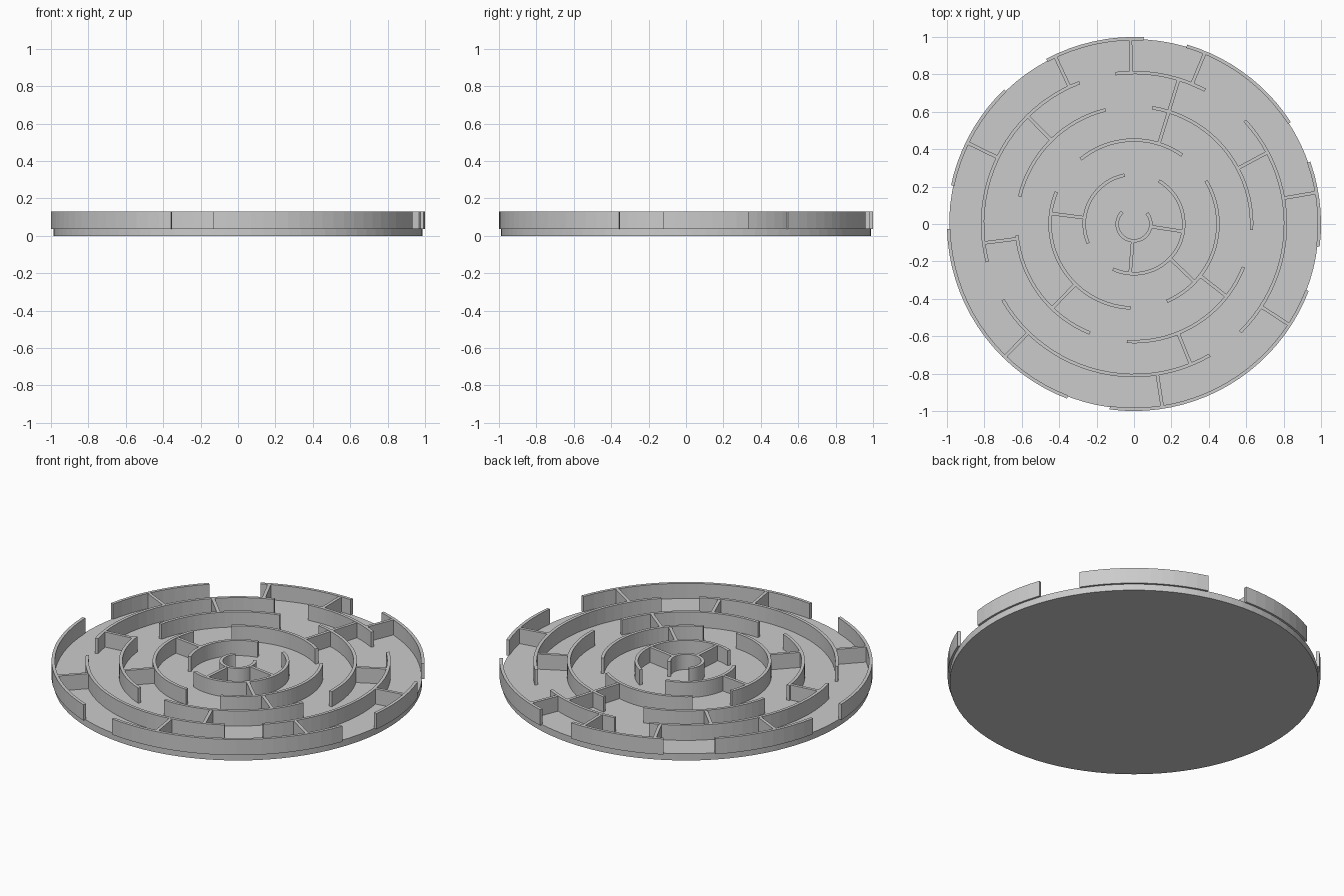
import bpy
import bmesh
from math import radians, cos, sin, ceil
from mathutils import Matrix

cube = bpy.data.objects.get("Cube")
if cube:
    bpy.data.objects.remove(cube, do_unlink=True)

FLOOR, TOP = 0.04, 0.13
HALF = 0.009  # half wall thickness
RADII = [0.09, 0.266, 0.449, 0.629, 0.81, 0.991]

grey = bpy.data.materials.new("light grey")
grey.use_nodes = True
colour = (0.6, 0.6, 0.6, 1)
grey.diffuse_color = colour
grey.node_tree.nodes["Principled BSDF"].inputs["Base Color"].default_value = colour


def finish(name, bm):
    bmesh.ops.recalc_face_normals(bm, faces=bm.faces)
    mesh = bpy.data.meshes.new(name)
    bm.to_mesh(mesh)
    bm.free()
    mesh.materials.append(grey)
    obj = bpy.data.objects.new(name, mesh)
    bpy.context.collection.objects.link(obj)
    return obj


def add_arc(bm, radius, start, end):
    """Sweep a rectangular wall section around the centre."""
    steps = max(4, ceil((end - start) / 4))
    section = [(radius - HALF, FLOOR - 0.003), (radius + HALF, FLOOR - 0.003),
               (radius + HALF, TOP), (radius - HALF, TOP)]
    loops = []
    for i in range(steps + 1):
        a = radians(start + (end - start) * i / steps)
        loops.append([bm.verts.new((r * cos(a), r * sin(a), z)) for r, z in section])
    for p, q in zip(loops, loops[1:]):
        for k in range(4):
            n = (k + 1) % 4
            bm.faces.new((p[k], p[n], q[n], q[k]))
    bm.faces.new(loops[0])
    bm.faces.new(loops[-1])


def add_spoke(bm, inner, outer, angle):
    """Straight radial wall between two rings."""
    r0, r1 = RADII[inner], RADII[outer]
    matrix = (Matrix.Rotation(radians(angle), 4, 'Z')
              @ Matrix.Translation(((r0 + r1) / 2, 0, (FLOOR + TOP) / 2 - 0.001))
              @ Matrix.Diagonal((r1 - r0, HALF * 2, TOP - FLOOR, 1)))
    bmesh.ops.create_cube(bm, size=1, matrix=matrix)


# Round base plate
bm = bmesh.new()
bmesh.ops.create_cone(bm, cap_ends=True, segments=90, radius1=0.988, radius2=0.988,
                      depth=FLOOR, matrix=Matrix.Translation((0, 0, FLOOR / 2)))
finish("base_plate", bm)

# Curved walls: start and end angles for each ring, innermost first
ARCS = [
    [(134, 400)],
    [(101, 203), (245, 420)],
    [(55, 129.5), (157.5, 267.5), (293, 391)],
    [(104, 166.5), (185.5, 248), (266.5, 338.5), (357, 441)],
    [(62, 97), (111, 194.5), (210, 300), (314.5, 403)],
    [(33, 73.5), (87, 118), (134, 168), (181.5, 249), (262.5, 339), (353, 379.5)],
]
for number, (radius, arcs) in enumerate(zip(RADII, ARCS), 1):
    bm = bmesh.new()
    for start, end in arcs:
        add_arc(bm, radius, start, end)
    finish(f"ring_wall_{number}", bm)

# Radial walls: inner ring, outer ring and angles
SPOKES = [
    (0, 1, [265.5, 351.3]),
    (1, 2, [172.8, 316.3]),
    (2, 3, [225.8, 322]),
    (2, 4, [72.8]),
    (3, 4, [28.2, 134.6, 187.2, 292]),
    (4, 5, [9.8, 67.5, 91.1, 115.2, 154, 225.8, 278.8, 327]),
]
bm = bmesh.new()
for inner, outer, angles in SPOKES:
    for angle in angles:
        add_spoke(bm, inner, outer, angle)
finish("radial_walls", bm)
